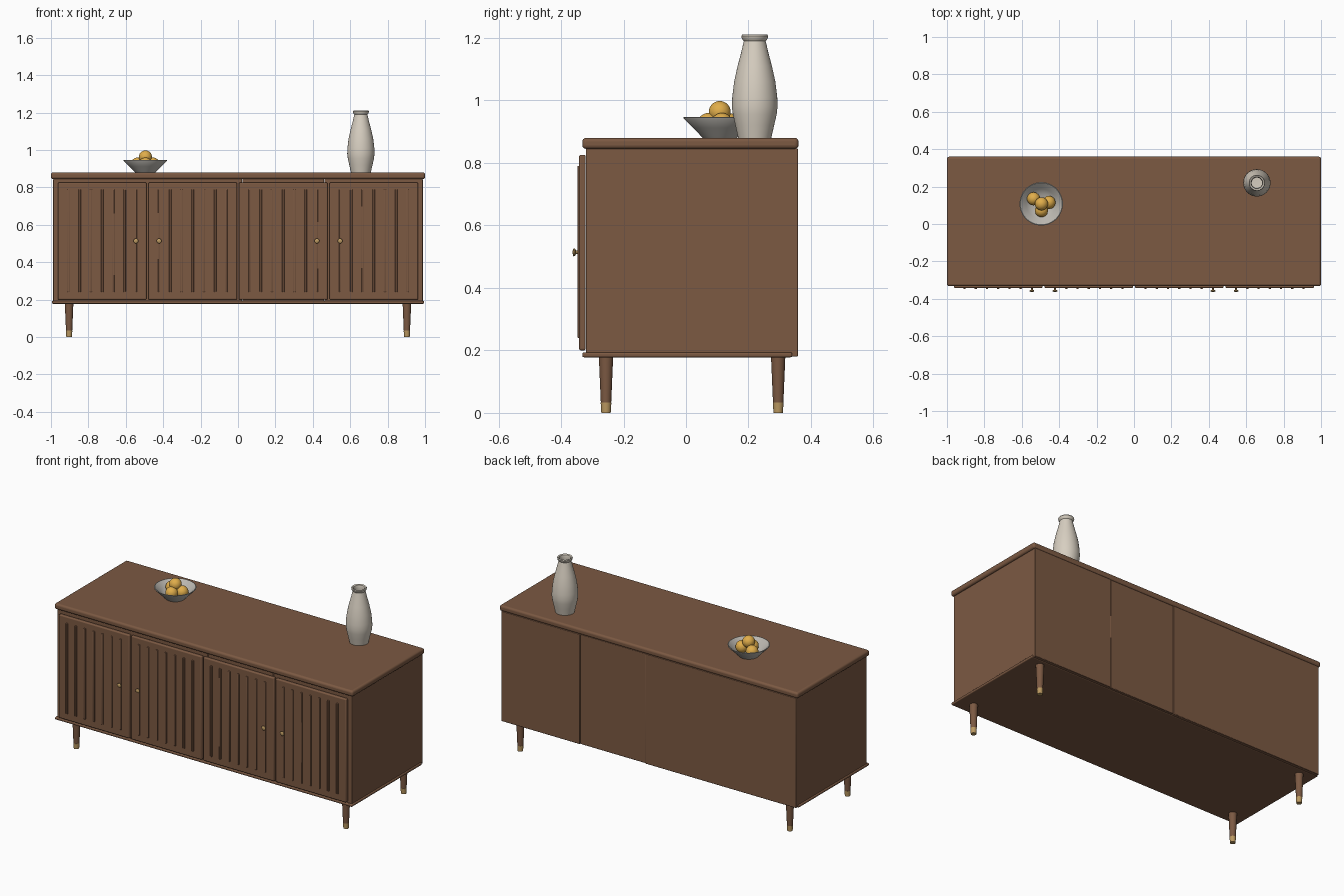
import bpy, math

if "Cube" in bpy.data.objects:
    bpy.data.objects.remove(bpy.data.objects["Cube"])


def mat(name, col):
    m = bpy.data.materials.new(name)
    m.diffuse_color = (*col, 1)
    m.use_nodes = True
    m.node_tree.nodes["Principled BSDF"].inputs["Base Color"].default_value = m.diffuse_color
    return m


WOOD = mat("walnut", (0.2, 0.1, 0.055))
BRASS = mat("brass", (0.5, 0.32, 0.12))
VASE = mat("ceramic", (0.68, 0.62, 0.53))
BOWL = mat("stoneware", (0.5, 0.48, 0.44))
FRUIT = mat("fruit_skin", (0.75, 0.42, 0.07))


def box(name, x, y, z, bevel=0.0, segments=2, material=WOOD):
    """Box from (min, max) ranges with rounded edges."""
    bpy.ops.mesh.primitive_cube_add(size=1, location=[sum(r) / 2 for r in (x, y, z)])
    o = bpy.context.object
    o.name = name
    o.scale = [r[1] - r[0] for r in (x, y, z)]
    bpy.ops.object.transform_apply(location=False, rotation=False, scale=True)
    o.data.materials.append(material)
    if bevel:
        b = o.modifiers.new("bevel", 'BEVEL')
        b.width, b.segments = bevel, segments
        bpy.ops.object.shade_smooth_by_angle(angle=math.radians(40))
    return o


def lathe(name, profile, loc, material, sides=40, rot=(0, 0, 0)):
    """Spin a (radius, height) profile; zero radius ends close to a point."""
    verts, rings, faces = [], [], []
    for r, h in profile:
        n = 1 if r == 0 else sides
        rings.append([len(verts) + i for i in range(n)])
        verts += [(r * math.cos(math.tau * i / sides), r * math.sin(math.tau * i / sides), h)
                  for i in range(n)]
    for a, b in zip(rings, rings[1:]):
        for i in range(sides):
            j = (i + 1) % sides
            f = [a[i % len(a)], a[j % len(a)], b[j % len(b)], b[i % len(b)]]
            faces.append(list(dict.fromkeys(f)))
    me = bpy.data.meshes.new(name)
    me.from_pydata(verts, [], faces)
    o = bpy.data.objects.new(name, me)
    bpy.context.collection.objects.link(o)
    o.location, o.rotation_euler = loc, rot
    me.materials.append(material)
    bpy.ops.object.select_all(action='DESELECT')
    o.select_set(True)
    bpy.context.view_layer.objects.active = o
    bpy.ops.object.shade_smooth_by_angle(angle=math.radians(40))
    return o


# Carcass: three cabinet sections, the middle one slightly recessed at the back
box("left_section", (-0.988, 0.022), (-0.32, 0.358), (0.18, 0.846), 0.003)
box("middle_section", (0.023, 0.461), (-0.32, 0.355), (0.181, 0.846), 0.003)
box("right_section", (0.462, 0.988), (-0.32, 0.358), (0.18, 0.846), 0.003)

# Top and base boards
box("top_board", (-1, 1), (-0.332, 0.36), (0.845, 0.88), 0.012, 4)
box("base_board", (-0.995, 0.995), (-0.332, 0.34), (0.178, 0.193), 0.005, 3)

# Doors with vertical slats and a knob each
knob_profile = [(0, 0), (0.006, 0), (0.005, 0.012), (0.012, 0.015),
                (0.013, 0.019), (0.010, 0.022), (0, 0.023)]
for i, (cx, side) in enumerate([(-0.726, 1), (-0.242, -1), (0.242, 1), (0.726, -1)], 1):
    box(f"door_{i}", (cx - 0.237, cx + 0.237), (-0.342, -0.321), (0.2, 0.826), 0.006, 3)
    for k in range(-3, 4):
        sx = cx + k * 0.06
        box(f"door_{i}_slat_{k + 4}", (sx - 0.006, sx + 0.006), (-0.348, -0.338),
            (0.24, 0.79), 0.003)
    lathe(f"door_{i}_knob", knob_profile, (cx + side * 0.18, -0.34, 0.514), BRASS, 24,
          (math.pi / 2, 0, 0))

# Tapered legs with brass tips
for sx, xn in ((-1, "left"), (1, "right")):
    for y, yn in ((-0.256, "front"), (0.295, "back")):
        lathe(f"{yn}_{xn}_leg", [(0, 0.03), (0.0165, 0.03), (0.023, 0.182), (0, 0.182)],
              (sx * 0.903, y, 0), WOOD, 24)
        lathe(f"{yn}_{xn}_leg_tip", [(0, 0), (0.015, 0), (0.0172, 0.034), (0, 0.034)],
              (sx * 0.903, y, 0), BRASS, 24)

# Hollow vase
lathe("vase", [(0, 0), (0.053, 0), (0.062, 0.04), (0.070, 0.075), (0.073, 0.10),
               (0.072, 0.13), (0.066, 0.18), (0.055, 0.23), (0.043, 0.275), (0.035, 0.31),
               (0.041, 0.317), (0.043, 0.326), (0.040, 0.331), (0.032, 0.327),
               (0.028, 0.31), (0.036, 0.27), (0.058, 0.18), (0.064, 0.11), (0.045, 0.015),
               (0, 0.012)], (0.657, 0.22, 0.88), VASE, 48)

# Flared bowl and its fruit
lathe("bowl", [(0, 0), (0.054, 0), (0.062, 0.008), (0.085, 0.032), (0.115, 0.062),
               (0.116, 0.066), (0.112, 0.067), (0.080, 0.038), (0.055, 0.015),
               (0, 0.010)], (-0.496, 0.108, 0.88), BOWL, 48)
for i, p in enumerate([(-0.537, 0.135, 0.925), (-0.455, 0.115, 0.925),
                       (-0.495, 0.072, 0.925), (-0.495, 0.108, 0.963)], 1):
    bpy.ops.mesh.primitive_uv_sphere_add(segments=32, ring_count=16, radius=0.035, location=p)
    o = bpy.context.object
    o.name = f"fruit_{i}"
    o.data.materials.append(FRUIT)
    bpy.ops.object.shade_smooth()
